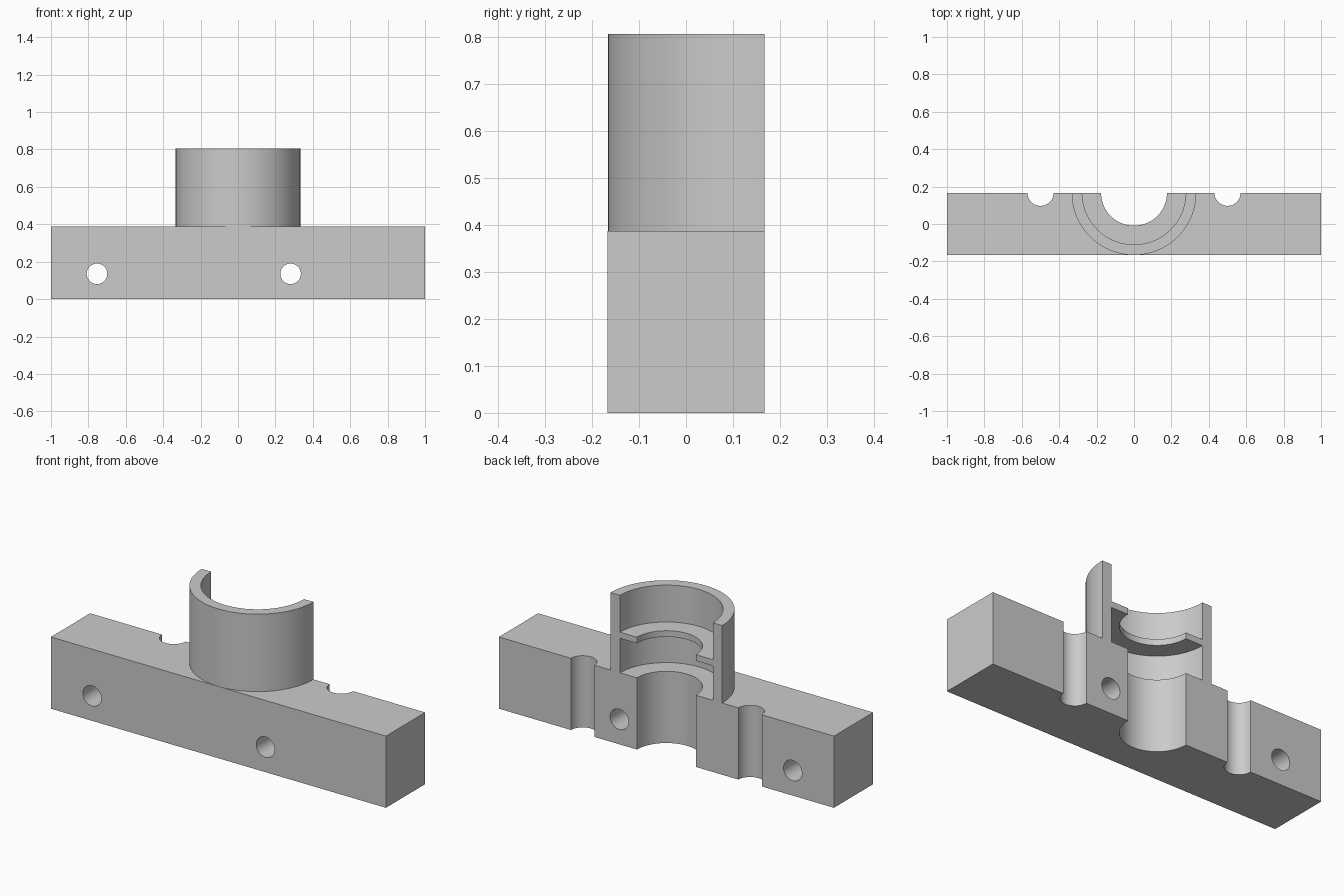
import bpy, bmesh
from math import pi, sin, cos, radians

old = bpy.data.objects.get("Cube")
if old:
    bpy.data.objects.remove(old, do_unlink=True)

DEPTH = 0.167      # half depth; the cut plane is y = +DEPTH
BLOCK_TOP = 0.387
TOP = 0.805
BORE = 0.176
RING_IN, RING_OUT = 0.277, 0.333
LIP_LOW, LIP_HIGH = 0.573, 0.606

grey = bpy.data.materials.new("plain grey")
grey.use_nodes = True
grey.diffuse_color = (0.6, 0.6, 0.6, 1)
grey.node_tree.nodes["Principled BSDF"].inputs["Base Color"].default_value = (0.6, 0.6, 0.6, 1)


def finish(name, bm):
    bmesh.ops.recalc_face_normals(bm, faces=bm.faces)
    mesh = bpy.data.meshes.new(name)
    bm.to_mesh(mesh)
    bm.free()
    obj = bpy.data.objects.new(name, mesh)
    bpy.context.collection.objects.link(obj)
    mesh.materials.append(grey)
    return obj


def activate(obj):
    bpy.ops.object.select_all(action='DESELECT')
    obj.select_set(True)
    bpy.context.view_layer.objects.active = obj


def smooth(obj):
    activate(obj)
    bpy.ops.object.shade_smooth_by_angle(angle=radians(30))


def half_round(x, r, steps):
    """Half circle cut into the rear edge, walked from +x to -x."""
    return [(x + r * cos(pi * i / steps), DEPTH - r * sin(pi * i / steps))
            for i in range(steps + 1)]


# Block: plan outline with three half-round channels, extruded upward
outline = [(-1, -DEPTH), (1, -DEPTH), (1, DEPTH)]
for x, r, steps in ((0.5, 0.07, 24), (0, BORE, 48), (-0.5, 0.07, 24)):
    outline += half_round(x, r, steps)
outline.append((-1, DEPTH))
bm = bmesh.new()
base = bm.faces.new([bm.verts.new((x, y, 0)) for x, y in outline])
ext = bmesh.ops.extrude_face_region(bm, geom=[base])
bmesh.ops.translate(bm, vec=(0, 0, BLOCK_TOP),
                    verts=[v for v in ext["geom"] if isinstance(v, bmesh.types.BMVert)])
block = finish("base_block", bm)

# Cross holes drilled front to back
for x in (-0.754, 0.281):
    bpy.ops.mesh.primitive_cylinder_add(vertices=40, radius=0.055, depth=1,
                                        location=(x, 0, 0.135), rotation=(pi / 2, 0, 0))
    cutter = bpy.context.object
    cutter.name = "hole_cutter"
    cutter.hide_render = True
    cutter.data.materials.append(grey)
    activate(block)
    mod = block.modifiers.new("hole", 'BOOLEAN')
    mod.operation = 'DIFFERENCE'
    mod.solver = 'EXACT'
    mod.object = cutter
    bpy.ops.object.modifier_apply(modifier=mod.name)
    bpy.data.objects.remove(cutter, do_unlink=True)
smooth(block)

# Half collar: wall and inner lip section swept through a half turn
section = [(RING_OUT, BLOCK_TOP), (RING_OUT, TOP), (RING_IN, TOP), (RING_IN, LIP_HIGH),
           (BORE, LIP_HIGH), (BORE, LIP_LOW), (RING_IN, LIP_LOW), (RING_IN, BLOCK_TOP)]
STEPS = 64
bm = bmesh.new()
rows = []
for i in range(STEPS + 1):
    a = pi * i / STEPS
    rows.append([bm.verts.new((r * cos(a), DEPTH - r * sin(a), z)) for r, z in section])
for a, b in zip(rows, rows[1:]):
    for j in range(len(section) - 1):
        bm.faces.new((a[j], a[j + 1], b[j + 1], b[j]))
bm.faces.new(rows[0])
bm.faces.new(rows[-1])
smooth(finish("half_collar", bm))
